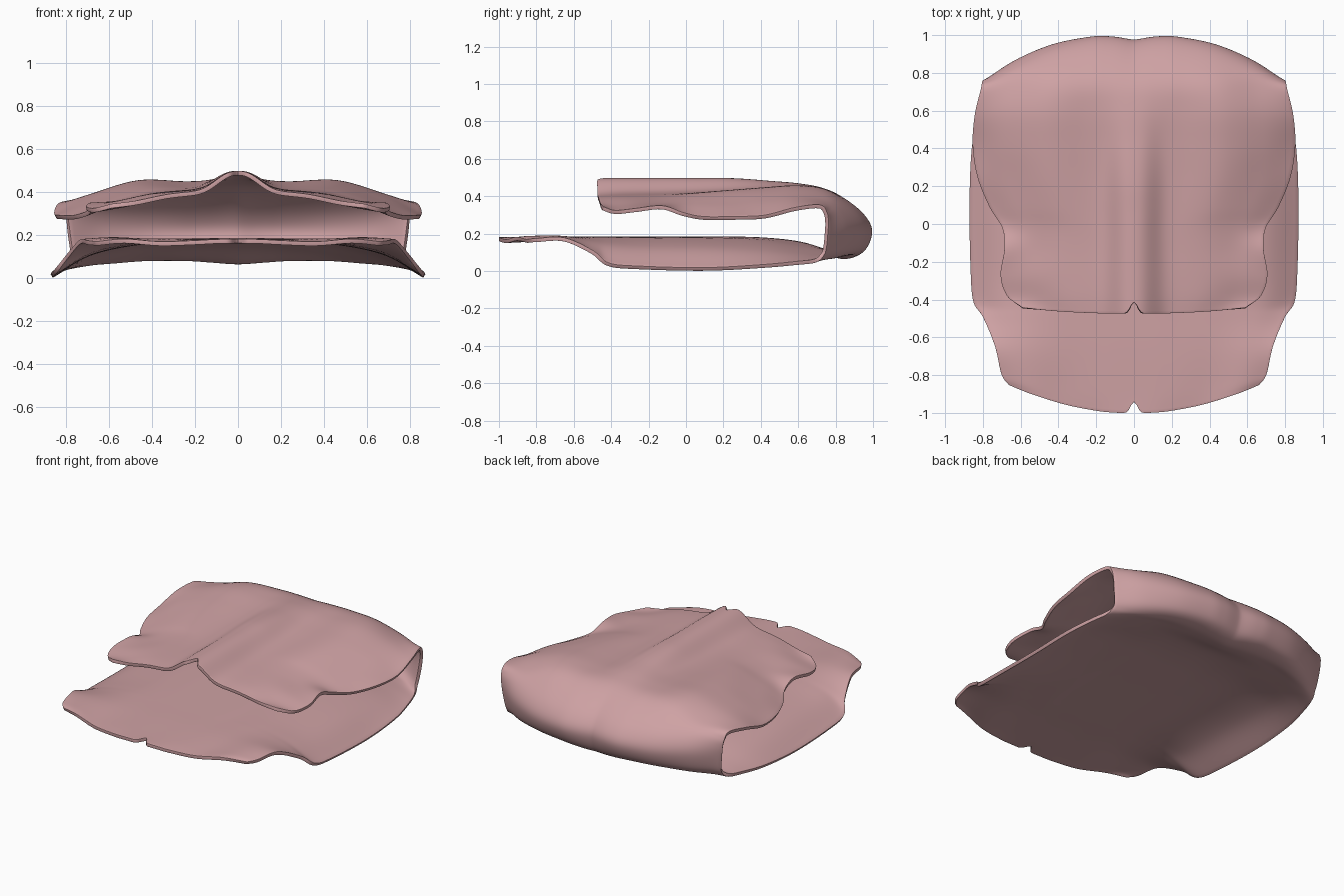
import bpy
import math
from mathutils import Vector

default = bpy.data.objects.get("Cube")
if default:
    bpy.data.objects.remove(default, do_unlink=True)

# Half-section columns, as fractions of the half width
COLUMNS = (0, .16, .3, .55, .8, 1)

# Each station: half width, y at the middle, y at the side, heights per column
lower_flap = [
    (.66, -1.002, -.85, .172, .17, .165, .16, .172, .16),
    (.7, -.89, -.795, .172, .172, .17, .165, .178, .165),
    (.735, -.68, -.65, .175, .175, .174, .174, .178, .168),
    (.795, -.5, -.5, .175, .175, .174, .172, .15, .1),
    (.845, -.415, -.415, .175, .175, .174, .168, .128, .035),
    (.86, -.25, -.25, .175, .175, .174, .163, .115, .018),
    (.866, .1, .1, .175, .175, .173, .16, .11, .01),
    (.855, .4, .4, .17, .17, .166, .15, .1, .025),
    (.82, .62, .59, .145, .145, .14, .122, .085, .042),
]
rear_fold = [
    (.79, .78, .69, .09, .095, .1, .1, .075, .055),
    (.772, .875, .73, .075, .083, .09, .09, .08, .09),
    (.775, .955, .743, .11, .115, .12, .12, .12, .13),
    (.785, .992, .75, .21, .21, .21, .21, .21, .2),
    (.792, .955, .753, .29, .29, .29, .29, .28, .26),
    (.8, .86, .745, .37, .37, .37, .365, .34, .31),
    (.81, .74, .71, .43, .43, .43, .425, .37, .345),
]
upper_flap = [
    (.84, .6, .58, .443, .442, .44, .445, .385, .33),
    (.85, .42, .42, .43, .43, .43, .434, .37, .29),
    (.825, .25, .25, .42, .42, .419, .42, .353, .283),
    (.76, .09, .09, .417, .414, .411, .406, .35, .283),
    (.695, -.02, -.02, .417, .411, .407, .396, .352, .305),
    (.685, -.13, -.13, .417, .41, .404, .39, .352, .34),
    (.705, -.27, -.27, .417, .41, .402, .385, .348, .325),
    (.67, -.38, -.38, .417, .409, .4, .382, .34, .315),
    (.59, -.475, -.445, .417, .407, .396, .38, .35, .335),
]


def section(station, power=2):
    """One mirrored cross-section of the sheet."""
    width, middle, side, *heights = station
    half = [Vector((f * width, middle + (side - middle) * f ** power, z))
            for f, z in zip(COLUMNS, heights)]
    return [Vector((-p.x, p.y, p.z)) for p in half[:0:-1]] + half


def refine(points, steps):
    """Pass a smooth curve through the points."""
    ends = [2 * points[0] - points[1]] + points + [2 * points[-1] - points[-2]]
    curve = []
    for a, b, c, d in zip(ends, ends[1:], ends[2:], ends[3:]):
        for i in range(steps):
            t = i / steps
            curve.append(b + t / 2 * (c - a + t * (2 * a - 5 * b + 4 * c - d
                                                   + t * (3 * b - a - 3 * c + d))))
    return curve + [points[-1]]


def transpose(grid):
    return [list(line) for line in zip(*grid)]


# Folded sheet surface, with a fuller curve across the fold
sections = ([section(s) for s in lower_flap] + [section(s, 2.6) for s in rear_fold]
            + [section(s) for s in upper_flap])
grid = [refine(line, 8) for line in sections]
grid = transpose([refine(line, 6) for line in transpose(grid)])

for row, line in enumerate(grid):
    end = min(row, len(grid) - 1 - row)
    for p in line:
        # Raised ridge along the middle of the upper flap
        if p.z > .3:
            fade = min(1, max(0, (.8 - p.y) / .65))
            fade *= fade * (3 - 2 * fade)
            p.z += .071 * fade * math.exp(-abs(p.x / .12) ** 2.6)
        # Notches in both front edges, shallow dip in the fold
        p.y += .06 * math.exp(-(p.x / .025) ** 2) * math.exp(-end / 3)
        if p.y > .7:
            p.y -= .09 * (p.y - .7) * math.exp(-abs(p.x / .1) ** 1.5)

count = len(grid[0])
faces = [(r * count + c, r * count + c + 1, (r + 1) * count + c + 1, (r + 1) * count + c)
         for r in range(len(grid) - 1) for c in range(count - 1)]
mesh = bpy.data.meshes.new("folded_sheet")
mesh.from_pydata([p for line in grid for p in line], [], faces)
sheet = bpy.data.objects.new("folded_sheet", mesh)
bpy.context.collection.objects.link(sheet)

# Thickness and rounded rim
solid = sheet.modifiers.new("thickness", "SOLIDIFY")
solid.thickness = .02
solid.offset = 0
rim = sheet.modifiers.new("rounded_rim", "BEVEL")
rim.width = .007
rim.segments = 2
rim.limit_method = "ANGLE"
rim.angle_limit = math.radians(50)

# Pink material
pink = bpy.data.materials.new("soft_pink")
pink.use_nodes = True
color = (.62, .36, .37, 1)
pink.diffuse_color = color
pink.node_tree.nodes["Principled BSDF"].inputs["Base Color"].default_value = color
mesh.materials.append(pink)

bpy.ops.object.select_all(action="DESELECT")
sheet.select_set(True)
bpy.context.view_layer.objects.active = sheet
bpy.ops.object.shade_smooth_by_angle(angle=math.radians(50))
